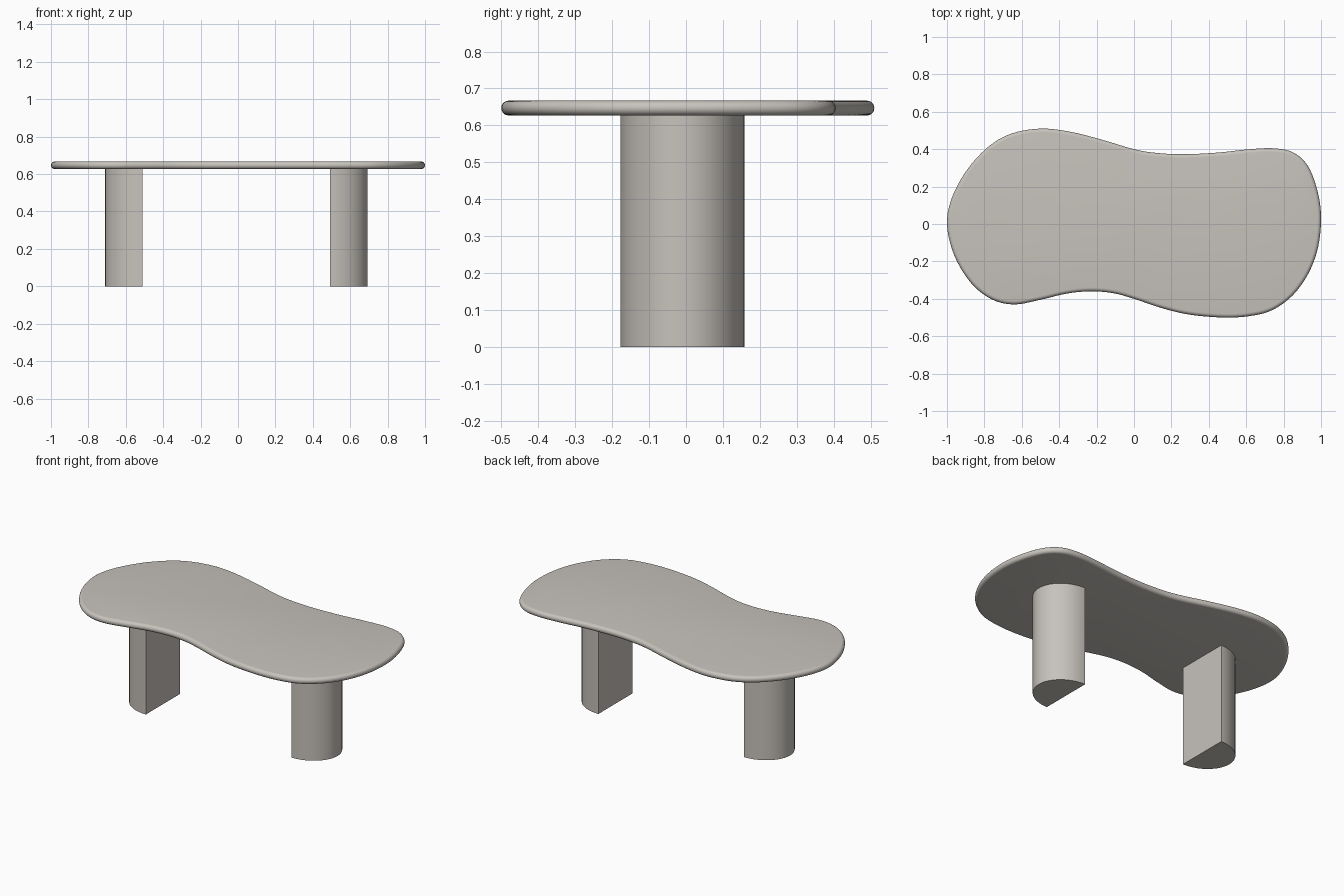
import bpy, bmesh, math
from mathutils import Vector

if "Cube" in bpy.data.objects:
    bpy.data.objects.remove(bpy.data.objects["Cube"])

mat = bpy.data.materials.new("warm grey stone")
mat.diffuse_color = (0.57, 0.54, 0.50, 1.0)
mat.use_nodes = True
mat.node_tree.nodes["Principled BSDF"].inputs["Base Color"].default_value = mat.diffuse_color

Z0, Z1 = 0.627, 0.667          # underside and upper face of the top


def finish(name, bm):
    """Turn a bmesh into a smooth shaded object with sharp corners kept."""
    bmesh.ops.recalc_face_normals(bm, faces=bm.faces)
    me = bpy.data.meshes.new(name)
    bm.to_mesh(me)
    bm.free()
    me.materials.append(mat)
    ob = bpy.data.objects.new(name, me)
    bpy.context.collection.objects.link(ob)
    bpy.ops.object.select_all(action='DESELECT')
    ob.select_set(True)
    bpy.context.view_layer.objects.active = ob
    bpy.ops.object.shade_smooth_by_angle(angle=math.radians(35))
    return ob


def loft(name, rings):
    """Skin a stack of closed rings and cap both ends."""
    bm = bmesh.new()
    rows = [[bm.verts.new(p) for p in ring] for ring in rings]
    n = len(rows[0])
    for a, b in zip(rows, rows[1:]):
        for i in range(n):
            j = (i + 1) % n
            bm.faces.new((a[i], a[j], b[j], b[i]))
    bm.faces.new(rows[0][::-1])
    bm.faces.new(rows[-1])
    return finish(name, bm)


def closed_spline(pts, steps):
    """Closed Catmull-Rom curve through the given points."""
    out, n = [], len(pts)
    for i in range(n):
        p0, p1, p2, p3 = (Vector(pts[(i + k) % n]) for k in (-1, 0, 1, 2))
        for s in range(steps):
            t = s / steps
            out.append(0.5 * (2 * p1 + (p2 - p0) * t
                              + (2 * p0 - 5 * p1 + 4 * p2 - p3) * t ** 2
                              + (3 * p1 - p0 - 3 * p2 + p3) * t ** 3))
    return out


# Table top: free-form outline, clockwise from the left end
outline = closed_spline([
    (-1.0, 0.0), (-0.97, 0.15), (-0.885, 0.30), (-0.77, 0.42), (-0.65, 0.485),
    (-0.5, 0.51), (-0.35, 0.495), (-0.18, 0.453), (0.0, 0.40), (0.12, 0.38),
    (0.27, 0.373), (0.45, 0.382), (0.6, 0.398), (0.74, 0.405), (0.85, 0.383),
    (0.93, 0.31), (0.98, 0.18), (1.0, 0.04), (0.985, -0.12), (0.935, -0.26),
    (0.85, -0.38), (0.74, -0.46), (0.62, -0.492), (0.48, -0.50), (0.3, -0.485),
    (0.15, -0.45), (0.0, -0.40), (-0.11, -0.37), (-0.23, -0.36),
    (-0.36, -0.372), (-0.5, -0.405), (-0.64, -0.43), (-0.76, -0.403),
    (-0.87, -0.317), (-0.96, -0.17)], 5)
n = len(outline)
inward = []
for i in range(n):
    d = (outline[(i + 1) % n] - outline[i - 1]).normalized()
    inward.append(Vector((d.y, -d.x)))

# Half-round edge from the underside to the upper face
r, zc = (Z1 - Z0) / 2, (Z0 + Z1) / 2
rings = []
for k in range(13):
    a = math.radians(-90 + 15 * k)
    inset, z = r * (1 - math.cos(a)), zc + r * math.sin(a)
    rings.append([(*(p + q * inset), z) for p, q in zip(outline, inward)])
loft("table_top", rings)


# Legs: half-ellipse columns, flat side facing the middle
def leg(name, x_flat, side):
    prof = []
    for k in range(41):
        a = math.radians(-90 + 4.5 * k)
        prof.append((x_flat + side * 0.2 * math.cos(a), -0.01 + 0.168 * math.sin(a)))
    loft(name, [[(x, y, z) for x, y in prof] for z in (0.0, Z0 + 0.003)])


leg("left_leg", -0.51, -1)
leg("right_leg", 0.493, 1)
